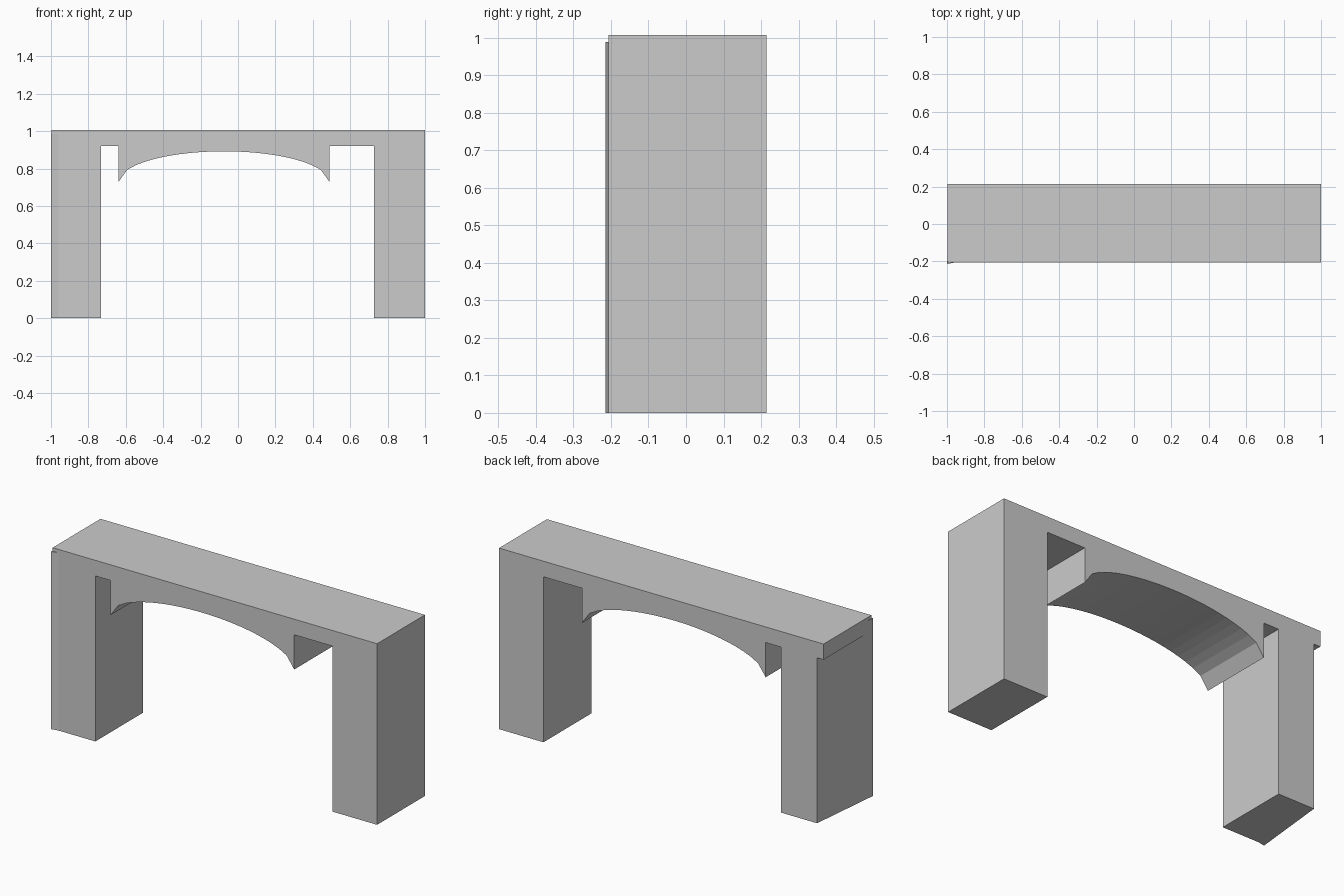
import bpy
import bmesh
import math

if "Cube" in bpy.data.objects:
    bpy.data.objects.remove(bpy.data.objects["Cube"])


def extrude(name, points, start, depth, axis):
    """Extrude an outline along y (points are x, z) or along z (points are x, y)."""
    bm = bmesh.new()
    place = (lambda a, b: (a, start, b)) if axis == "Y" else (lambda a, b: (a, b, start))
    face = bm.faces.new([bm.verts.new(place(a, b)) for a, b in points])
    side = bmesh.ops.extrude_face_region(bm, geom=[face])
    moved = [v for v in side["geom"] if isinstance(v, bmesh.types.BMVert)]
    bmesh.ops.translate(bm, verts=moved, vec=(0, depth, 0) if axis == "Y" else (0, 0, depth))
    bmesh.ops.recalc_face_normals(bm, faces=bm.faces)
    mesh = bpy.data.meshes.new(name)
    bm.to_mesh(mesh)
    bm.free()
    obj = bpy.data.objects.new(name, mesh)
    bpy.context.collection.objects.link(obj)
    return obj


FRONT, BACK = -0.206, 0.214
TOP, UNDER = 1.007, 0.92

# Elliptical underside of the arch, evenly stepped in x, right to left
centre, half_width, spring, rise, steps = -0.075, 0.565, 0.727, 0.165, 24
arch = []
for i in range(steps + 1):
    t = 1 - 2 * i / steps
    arch.append((centre + half_width * t, spring + rise * math.sqrt(max(0, 1 - t * t))))

# Deck, off-centre hanging arch and right pier as one flush profile
profile = [(-0.996, UNDER), (-0.996, TOP), (1.0, TOP), (1.0, 0), (0.727, 0), (0.727, UNDER),
           (arch[0][0], UNDER)] + arch + [(arch[-1][0], UNDER)]
extrude("arched_deck_and_right_pier", profile, FRONT, BACK - FRONT, "Y")

# Left pier, with its outer side skewed and a small lip on the front corner
plan = [(-1.0, -0.214), (-0.96, FRONT), (-0.733, FRONT), (-0.733, BACK), (-0.956, BACK)]
extrude("left_pier", plan, 0, 0.988, "Z")
